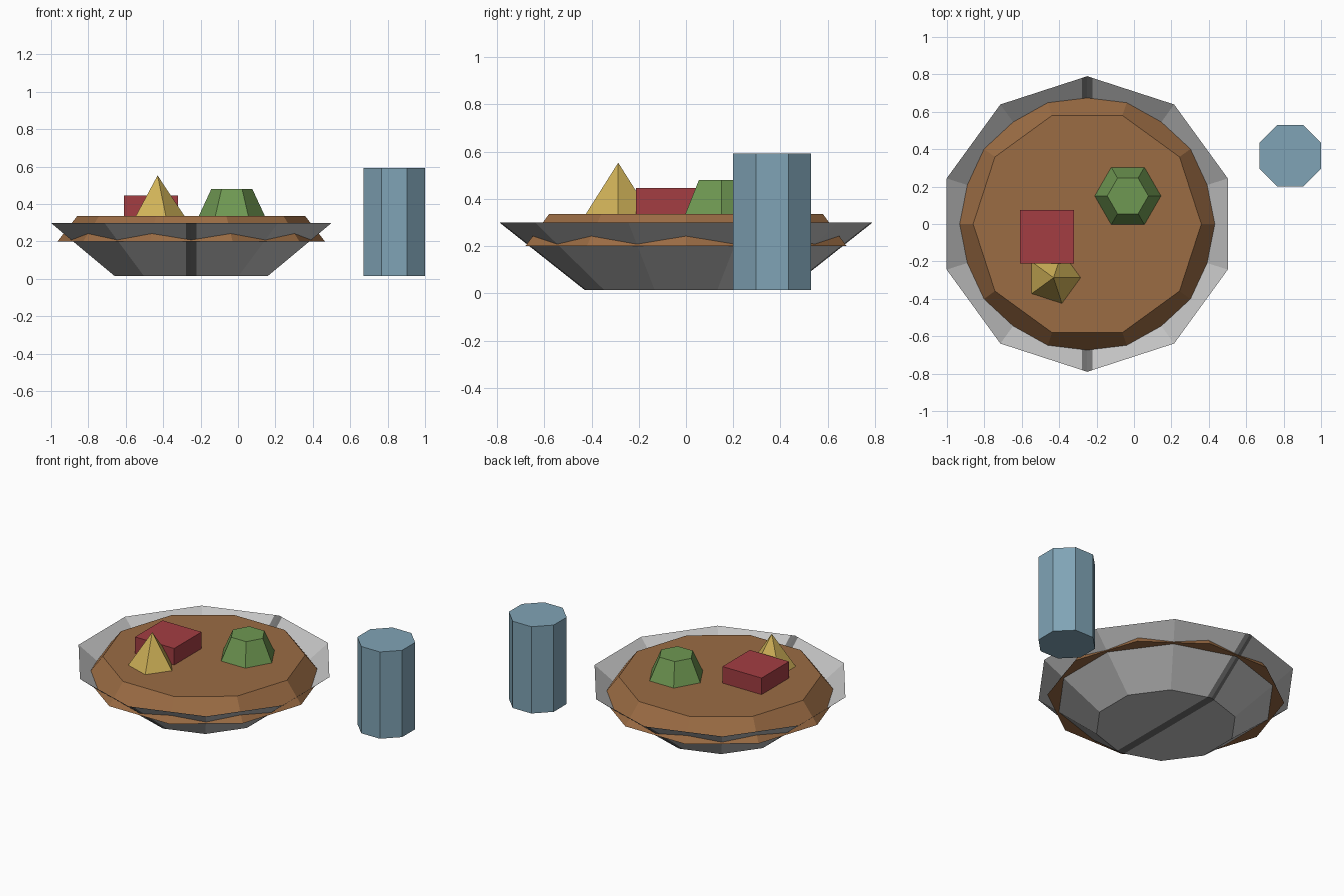
import bpy, bmesh, math

if "Cube" in bpy.data.objects:
    bpy.data.objects.remove(bpy.data.objects["Cube"])


def material(name, rgb):
    m = bpy.data.materials.new(name)
    lin = [((c / 255 + 0.055) / 1.055) ** 2.4 for c in rgb]
    m.diffuse_color = (*lin, 1)
    m.use_nodes = True
    m.node_tree.nodes["Principled BSDF"].inputs["Base Color"].default_value = m.diffuse_color
    return m


light_gray = material("light_gray", (195, 195, 195))
dark_gray = material("dark_gray", (111, 111, 111))
brown = material("brown", (155, 108, 68))
red = material("red", (163, 61, 66))
green = material("green", (111, 152, 82))
yellow = material("yellow", (208, 178, 88))
blue = material("blue_gray", (128, 164, 182))


def frustum(name, centre, sides, r0, z0, r1, z1, mat, phase=0, open_top=False):
    """Flat-sided tapered prism; r1 = 0 gives a pyramid."""
    bm = bmesh.new()

    def ring(r, z):
        return [bm.verts.new((centre[0] + r * math.cos(phase + math.tau * i / sides),
                              centre[1] + r * math.sin(phase + math.tau * i / sides), z))
                for i in range(sides)]

    low = ring(r0, z0)
    bm.faces.new(low[::-1])
    if r1 == 0:
        tip = bm.verts.new((*centre, z1))
        for i in range(sides):
            bm.faces.new((low[i], low[(i + 1) % sides], tip))
    else:
        high = ring(r1, z1)
        for i in range(sides):
            j = (i + 1) % sides
            bm.faces.new((low[i], low[j], high[j], high[i]))
        if not open_top:
            bm.faces.new(high)
    me = bpy.data.meshes.new(name)
    bm.to_mesh(me)
    bm.free()
    me.materials.append(mat)
    ob = bpy.data.objects.new(name, me)
    bpy.context.collection.objects.link(ob)
    return ob


GROUND, SURFACE = 0.015, 0.335
MID = (-0.25, 0.0)

# Thin open bowl with a dark stripe running across its middle
bowl = frustum("bowl", MID, 10, 0.43, GROUND, 0.79, 0.30, light_gray,
               phase=math.pi / 2, open_top=True)
bowl.data.materials.append(dark_gray)
bm = bmesh.new()
bm.from_mesh(bowl.data)
HALF = 0.027
for x in (MID[0] - HALF, MID[0] + HALF):
    bmesh.ops.bisect_plane(bm, geom=bm.verts[:] + bm.edges[:] + bm.faces[:],
                           plane_co=(x, 0, 0), plane_no=(1, 0, 0))
for f in bm.faces:
    f.material_index = int(abs(f.calc_center_median().x - MID[0]) < HALF)
bm.to_mesh(bowl.data)
bm.free()

# Filling that pokes slightly through the bowl wall
frustum("filling", MID, 10, 0.715, 0.20, 0.61, SURFACE, brown)

# Pieces resting on the filling
frustum("green_piece", (-0.033, 0.15), 6, 0.178, SURFACE - 0.002, 0.11, 0.48, green)
frustum("yellow_piece", (-0.43, -0.287), 5, 0.146, SURFACE - 0.002, 0, 0.553, yellow)
r = 0.144 * math.sqrt(2)
frustum("red_block", (-0.465, -0.068), 4, r, SURFACE - 0.002, r, 0.445, red,
        phase=math.pi / 4)

# Octagonal cup beside the bowl
r = 0.165 / math.cos(math.pi / 8)
frustum("cup", (0.835, 0.365), 8, r, GROUND, r, 0.592, blue, phase=math.pi / 8)
